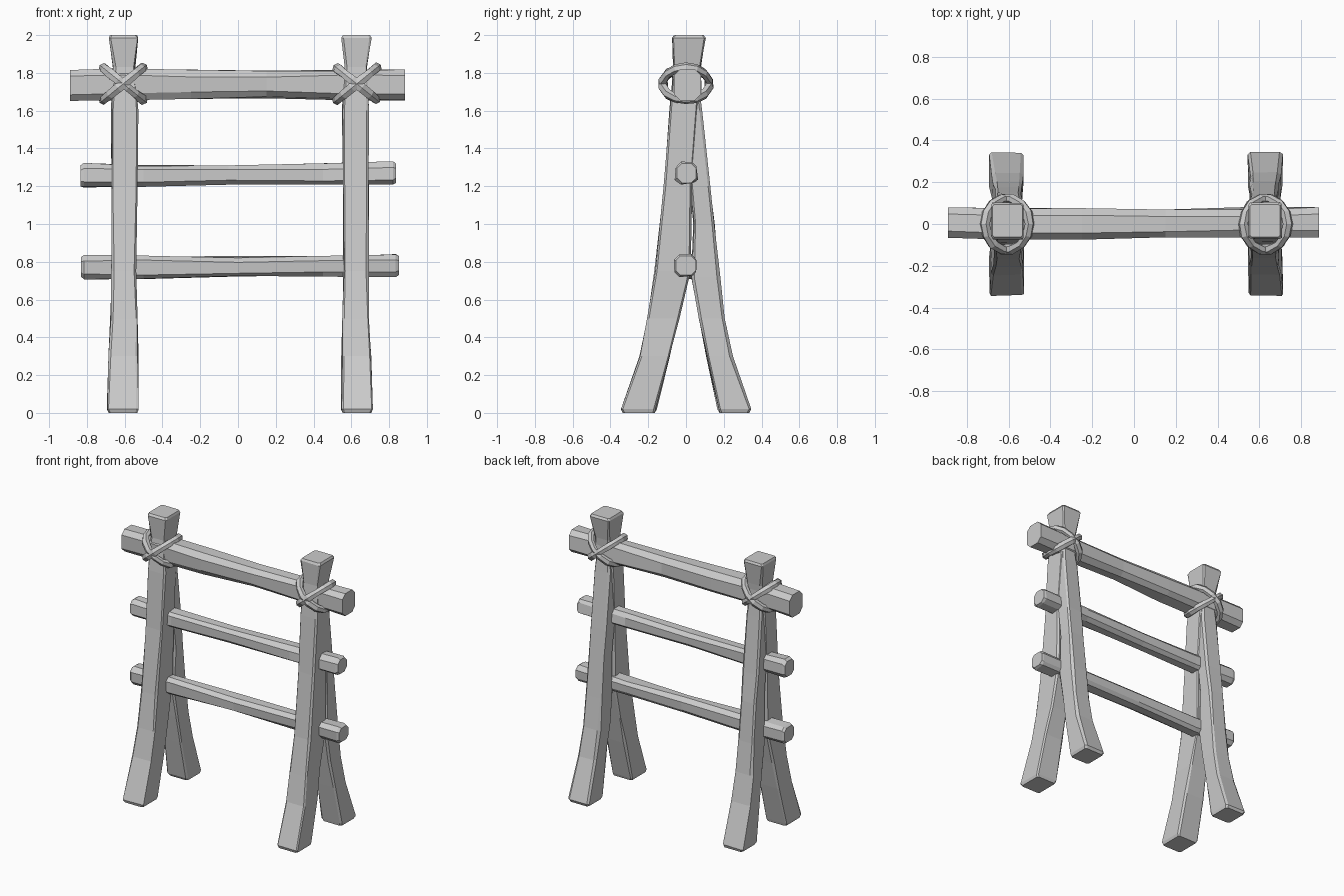
import bpy, bmesh, random
from math import cos, sin, pi
from mathutils import Vector

random.seed(4)


def make_object(name, bm):
    bmesh.ops.recalc_face_normals(bm, faces=bm.faces)
    mesh = bpy.data.meshes.new(name)
    bm.to_mesh(mesh)
    bm.free()
    obj = bpy.data.objects.new(name, mesh)
    bpy.context.collection.objects.link(obj)
    return obj


def bridge(bm, r0, r1):
    n = len(r0)
    for i in range(n):
        j = (i + 1) % n
        bm.faces.new((r0[i], r0[j], r1[j], r1[i]))


def timber(name, sections, place, chamfer, jitter=0.004):
    """Hewn timber: chamfered boxes (t, a0, a1, b0, b1) lofted along t."""
    bm = bmesh.new()
    rings = []
    for k, (t, a0, a1, b0, b1) in enumerate(sections):
        c = chamfer
        pts = [(a0 + c, b0), (a1 - c, b0), (a1, b0 + c), (a1, b1 - c),
               (a1 - c, b1), (a0 + c, b1), (a0, b1 - c), (a0, b0 + c)]
        j = 0 if k in (0, len(sections) - 1) else jitter
        rings.append([bm.verts.new(place(t, a + random.uniform(-j, j),
                                         b + random.uniform(-j, j)))
                      for a, b in pts])
    for r0, r1 in zip(rings, rings[1:]):
        bridge(bm, r0, r1)
    bm.faces.new(rings[0])
    bm.faces.new(rings[-1])
    return make_object(name, bm)


def rope_loop(name, centre, slope, width):
    """Tilted lashing around post and beam, with an uneven six-sided strand."""
    bm = bmesh.new()
    rings, n, m = [], 14, 6
    for i in range(n):
        a = 2 * pi * i / n
        p = Vector((width * cos(a), 0.124 * sin(a), slope * cos(a)))
        out = p.normalized()
        tan = Vector((-width * sin(a), 0.124 * cos(a), -slope * sin(a))).normalized()
        side = tan.cross(out).normalized()
        r = random.uniform(0.023, 0.030)
        rings.append([bm.verts.new(centre + p + out * r * 0.85 * cos(2 * pi * k / m)
                                   + side * r * sin(2 * pi * k / m)) for k in range(m)])
    for i in range(n):
        bridge(bm, rings[i], rings[(i + 1) % n])
    make_object(name, bm)


# Leg profiles: height, x half extents (inner, outer), y range
post_profile = [
    (0.00, -0.070, 0.082, -0.335, -0.165), (0.02, -0.077, 0.090, -0.342, -0.158),
    (0.30, -0.074, 0.080, -0.245, -0.085), (0.50, -0.070, 0.070, -0.205, -0.038),
    (0.75, -0.066, 0.066, -0.165, 0.022), (1.20, -0.070, 0.066, -0.115, 0.030),
    (1.60, -0.072, 0.066, -0.086, 0.060), (1.83, -0.058, 0.056, -0.066, 0.080),
    (1.985, -0.077, 0.083, -0.072, 0.102), (2.00, -0.069, 0.075, -0.063, 0.094)]
back_profile = [
    (0.00, -0.070, 0.080, 0.178, 0.335), (0.02, -0.076, 0.088, 0.170, 0.343),
    (0.30, -0.070, 0.076, 0.110, 0.245), (0.50, -0.068, 0.068, 0.070, 0.203),
    (0.72, -0.064, 0.064, 0.030, 0.178), (1.00, -0.064, 0.062, 0.042, 0.150),
    (1.20, -0.066, 0.062, 0.022, 0.128), (1.60, -0.064, 0.060, -0.010, 0.082),
    (1.72, -0.050, 0.050, -0.015, 0.070)]

for side, s, cx in (("left", -1, -0.603), ("right", 1, 0.624)):
    place = lambda t, a, b: (cx + s * a, b, t)
    timber(side + "_front_post", post_profile, place, 0.010)
    timber(side + "_back_leg", back_profile, place, 0.012)
    # Crossed lashings
    c = Vector((cx + 0.005 * s, 0, 1.742))
    rope_loop(side + "_lashing_a", c, 0.088, 0.108)
    rope_loop(side + "_lashing_b", c, -0.085, 0.106)

# Horizontal poles: x, y range, z range
along_x = lambda t, a, b: (t, a, b)
timber("top_beam", [
    (-0.89, -0.066, 0.080, 1.652, 1.815), (-0.62, -0.070, 0.078, 1.660, 1.818),
    (-0.25, -0.076, 0.074, 1.664, 1.815), (0.15, -0.066, 0.072, 1.668, 1.812),
    (0.60, -0.060, 0.076, 1.660, 1.815), (0.885, -0.064, 0.080, 1.655, 1.818)],
    along_x, 0.032, 0.007)
timber("middle_rung", [
    (-0.835, -0.050, 0.058, 1.200, 1.310), (-0.815, -0.056, 0.062, 1.195, 1.318),
    (-0.50, -0.052, 0.058, 1.196, 1.310), (-0.05, -0.050, 0.054, 1.204, 1.312),
    (0.45, -0.054, 0.056, 1.206, 1.318), (0.82, -0.055, 0.060, 1.212, 1.328),
    (0.837, -0.048, 0.054, 1.218, 1.320)], along_x, 0.026, 0.006)
timber("lower_rung", [
    (-0.830, -0.054, 0.056, 0.720, 0.825), (-0.815, -0.060, 0.060, 0.712, 0.832),
    (-0.50, -0.056, 0.056, 0.710, 0.828), (0.00, -0.052, 0.054, 0.720, 0.826),
    (0.45, -0.056, 0.056, 0.724, 0.830), (0.835, -0.060, 0.058, 0.722, 0.838),
    (0.852, -0.054, 0.052, 0.730, 0.830)], along_x, 0.024, 0.006)
